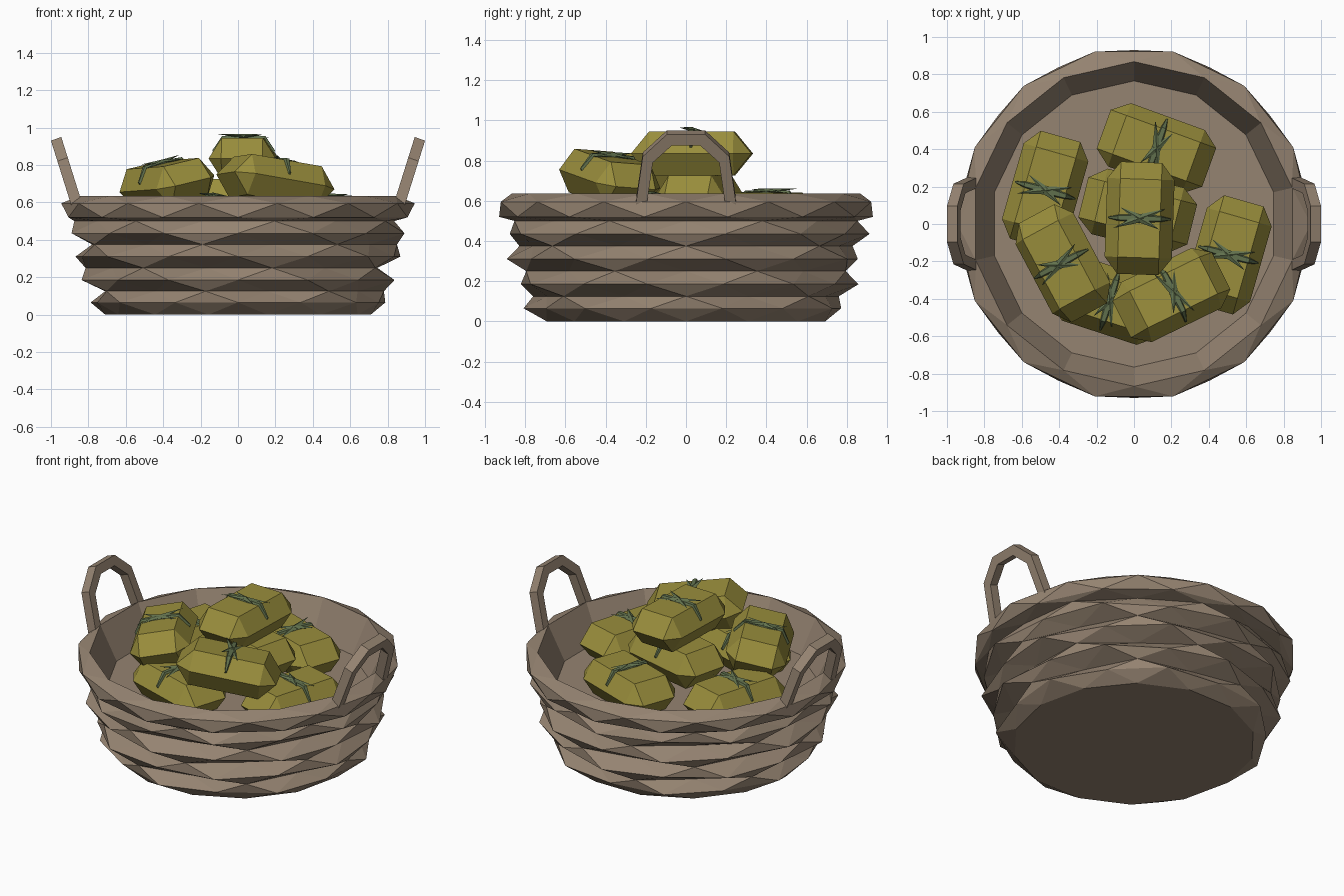
import bpy, bmesh
from math import sin, cos, pi, radians
from mathutils import Matrix, Vector, Euler

cube = bpy.data.objects.get("Cube")
if cube:
    bpy.data.objects.remove(cube, do_unlink=True)


def material(name, rgb):
    m = bpy.data.materials.new(name)
    m.use_nodes = True
    m.diffuse_color = (*rgb, 1)
    m.node_tree.nodes["Principled BSDF"].inputs["Base Color"].default_value = (*rgb, 1)
    return m


WICKER = material("wicker_brown", (0.3, 0.228, 0.165))
STRAW = material("straw_olive", (0.32, 0.27, 0.045))
TWINE = material("twine_green", (0.12, 0.165, 0.075))


def finish(name, bm, mat, matrix=None):
    bmesh.ops.recalc_face_normals(bm, faces=bm.faces)
    me = bpy.data.meshes.new(name)
    bm.to_mesh(me)
    bm.free()
    me.materials.append(mat)
    ob = bpy.data.objects.new(name, me)
    bpy.context.scene.collection.objects.link(ob)
    if matrix:
        ob.matrix_world = matrix
    return ob


# Basket: rings of 14 points, neighbours half a step apart; the weave swings
# every second point outwards and the others inwards
SIDES = 14
RINGS = [  # radius, height, shift in steps, swing of the weave
    (0.71, 0.0, 0, 0), (0.79, 0.065, 0.5, 0.018), (0.745, 0.125, 0, 0.035),
    (0.84, 0.185, 0.5, -0.018), (0.78, 0.25, 0, -0.035), (0.873, 0.31, 0.5, 0.018),
    (0.815, 0.375, 0, 0.035), (0.895, 0.435, 0.5, -0.018), (0.855, 0.5, 0, -0.02),
    (0.93, 0.52, 0.5, 0), (0.945, 0.595, 0, 0), (0.868, 0.635, 0.5, 0),
    (0.765, 0.42, 0.5, 0)]
bm = bmesh.new()
rings = []
for r, z, shift, swing in RINGS:
    ring = []
    for i in range(SIDES):
        a = 2 * pi * (i + shift) / SIDES
        radius = r + (swing if i % 2 == 0 else -swing)
        ring.append(bm.verts.new((radius * cos(a), radius * sin(a), z)))
    rings.append(ring)
for k in range(len(rings) - 1):
    lo, hi = rings[k], rings[k + 1]
    s0, s1 = RINGS[k][2], RINGS[k + 1][2]
    for i in range(SIDES):
        j = (i + 1) % SIDES
        if s0 == s1:
            bm.faces.new((lo[i], lo[j], hi[j], hi[i]))
        elif s0 < s1:
            bm.faces.new((lo[i], lo[j], hi[i]))
            bm.faces.new((lo[j], hi[j], hi[i]))
        else:
            bm.faces.new((lo[i], lo[j], hi[j]))
            bm.faces.new((lo[i], hi[j], hi[i]))
bm.faces.new(rings[0])
bm.faces.new(rings[-1])
finish("basket", bm, WICKER)

# Handles: outer and inner arch profiles, leaning outwards
OUTER = [(-0.25, 0.6), (-0.215, 0.84), (-0.095, 0.95)]
INNER = [(-0.195, 0.6), (-0.165, 0.81), (-0.07, 0.895)]
for side, name in ((1, "left_handle"), (-1, "right_handle")):
    bm = bmesh.new()
    sections = []
    outer = OUTER + [(-y, z) for y, z in reversed(OUTER)]
    inner = INNER + [(-y, z) for y, z in reversed(INNER)]
    for o, n in zip(outer, inner):
        section = []
        for (y, z), out in ((o, 0), (o, 1), (n, 1), (n, 0)):
            lean = 0.835 + 0.11 * (z - 0.6) / 0.35
            section.append(bm.verts.new((side * (lean + 0.055 * out), y, z - 0.02 * out)))
        sections.append(section)
    for a, b in zip(sections, sections[1:]):
        for i in range(4):
            j = (i + 1) % 4
            bm.faces.new((a[i], a[j], b[j], b[i]))
    bm.faces.new(sections[0])
    bm.faces.new(sections[-1])
    finish(name, bm, WICKER)

# Bundles: long axis on local x, widest at mid height
LENGTH, FLAT, WIDE, NARROW, HIGH = 0.3, 0.21, 0.18, 0.11, 0.11


def bundle(index, place, turn):
    matrix = Matrix.Translation(place) @ Euler([radians(t) for t in turn]).to_matrix().to_4x4()
    bm = bmesh.new()
    for sx in (-1, 1):
        for sy in (-1, 1):
            bm.verts.new((sx * FLAT, sy * WIDE, 0))
            bm.verts.new((sx * LENGTH, sy * NARROW, 0))
            for sz in (-1, 1):
                bm.verts.new((sx * FLAT, sy * NARROW, sz * HIGH))
    bmesh.ops.convex_hull(bm, input=bm.verts)
    bmesh.ops.dissolve_limit(bm, angle_limit=0.02, verts=bm.verts, edges=bm.edges)
    finish(f"straw_bundle_{index}", bm, STRAW, matrix)

    # Twine strip over the top, tapering down the sloping sides
    bm = bmesh.new()
    strip = []
    for y, z, w in ((-0.16, 0.032, 0.006), (-NARROW, HIGH, 0.018), (0, HIGH + 0.006, 0.024),
                    (NARROW, HIGH, 0.018), (0.16, 0.032, 0.006)):
        strip.append([bm.verts.new((dx * w, y * g, z + h))
                      for dx, g, h in ((-1, 1, -0.004), (-0.6, 1.05, 0.01), (0.6, 1.05, 0.01), (1, 1, -0.004))])
    for a, b in zip(strip, strip[1:]):
        for i in range(4):
            j = (i + 1) % 4
            bm.faces.new((a[i], a[j], b[j], b[i]))
    bm.faces.new(strip[0])
    bm.faces.new(strip[-1])
    # Knot blades: slim pointed spindles crossing on top
    for angle, tilt, reach in ((62, 4, 0.12), (112, -4, 0.15)):
        spin = Matrix.Rotation(radians(angle), 3, "Z") @ Matrix.Rotation(radians(tilt), 3, "Y")
        lift = Vector((0, 0, HIGH + 0.01))
        tips = [bm.verts.new(spin @ Vector((s * reach, 0, 0)) + lift) for s in (-1, 1)]
        waist = [bm.verts.new(spin @ Vector((0, y, z)) + lift)
                 for y, z in ((0.022, 0), (0, 0.012), (-0.022, 0), (0, -0.012))]
        for tip in tips:
            for i in range(4):
                bm.faces.new((tip, waist[i], waist[(i + 1) % 4]))
    finish(f"twine_{index}", bm, TWINE, matrix)


BUNDLES = [  # position, rotation in degrees
    ((0.03, 0.03, 0.835), (0, 0, 88)),
    ((0.12, 0.405, 0.53), (0, 0, -20)),
    ((-0.475, 0.18, 0.52), (0, 0, 74)),
    ((-0.38, -0.21, 0.7), (12, -2, -62)),
    ((0.2, -0.38, 0.71), (-4, 9, 26)),
    ((0.505, -0.165, 0.515), (0, 0, 74)),
    ((-0.13, -0.41, 0.52), (0, 0, -18)),
    ((0.02, 0.07, 0.615), (0, 0, -14)),
]
for n, (place, turn) in enumerate(BUNDLES, 1):
    bundle(n, place, turn)
